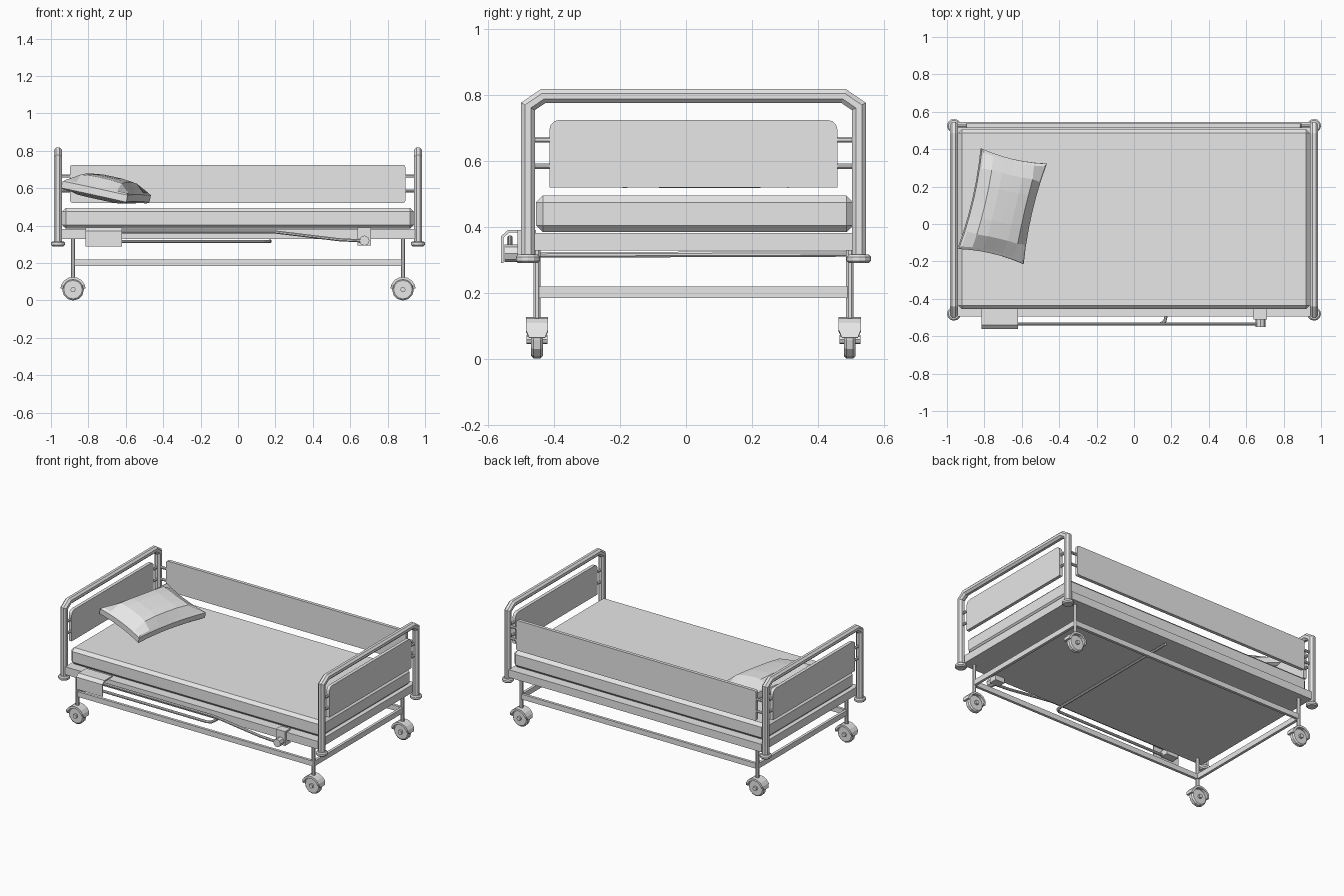
import bpy, bmesh, math
from mathutils import Matrix, Vector

old = bpy.data.objects.get("Cube")
if old:
    bpy.data.objects.remove(old)

grey = bpy.data.materials.new("plain_grey")
grey.use_nodes = True
grey.diffuse_color = (0.8, 0.8, 0.8, 1)
grey.node_tree.nodes["Principled BSDF"].inputs["Base Color"].default_value = (0.8, 0.8, 0.8, 1)

MID = 0.0225          # middle of the bed frame across its width
POST_X, POST_Y = 0.963, 0.5025
LEG_X, LEG_Y = 0.882, 0.475


def finish(name, bm):
    bmesh.ops.recalc_face_normals(bm, faces=bm.faces)
    mesh = bpy.data.meshes.new(name)
    bm.to_mesh(mesh)
    bm.free()
    mesh.materials.append(grey)
    obj = bpy.data.objects.new(name, mesh)
    bpy.context.collection.objects.link(obj)
    return obj


def box(name, x, y, z, bevel=0, rule=lambda a, b: True, segments=1):
    """Box from (min, max) ranges; edges that pass the rule are bevelled."""
    bm = bmesh.new()
    bmesh.ops.create_cube(bm, size=1)
    for v in bm.verts:
        v.co = Vector([r[0] if c < 0 else r[1] for c, r in zip(v.co, (x, y, z))])
    if bevel:
        edges = [e for e in bm.edges if rule(e.verts[0].co, e.verts[1].co)]
        bmesh.ops.bevel(bm, geom=edges, offset=bevel, segments=segments,
                        profile=0.5, affect='EDGES')
    return finish(name, bm)


def tube(name, points, radius, sides=8):
    """Round bar swept along a path, with mitred corners."""
    pts = [Vector(p) for p in points]
    bm = bmesh.new()
    rings = []
    start = (pts[1] - pts[0]).normalized()
    side = start.orthogonal().normalized()
    ring = []
    for i in range(sides):
        a = 2 * math.pi * (i + 0.5) / sides
        ring.append(pts[0] + radius * (math.cos(a) * side + math.sin(a) * start.cross(side)))
    rings.append(ring)
    for k in range(1, len(pts)):
        d = (pts[k] - pts[k - 1]).normalized()
        n = d if k == len(pts) - 1 else (d + (pts[k + 1] - pts[k]).normalized()).normalized()
        rings.append([p + d * ((pts[k] - p).dot(n) / d.dot(n)) for p in rings[-1]])
    rings = [[bm.verts.new(p) for p in r] for r in rings]
    for r, s in zip(rings, rings[1:]):
        for i in range(sides):
            j = (i + 1) % sides
            bm.faces.new((r[i], r[j], s[j], s[i]))
    bm.faces.new(rings[0])
    bm.faces.new(rings[-1])
    return finish(name, bm)


def disc(name, centre, radius, depth, axis='Z', sides=12, bevel=0):
    bm = bmesh.new()
    bmesh.ops.create_cone(bm, cap_ends=True, segments=sides, radius1=radius,
                          radius2=radius, depth=depth)
    if bevel:
        rims = [e for e in bm.edges if abs(e.verts[0].co.z - e.verts[1].co.z) < 1e-5]
        bmesh.ops.bevel(bm, geom=rims, offset=bevel, segments=1, affect='EDGES')
    turn = Matrix.Rotation(math.pi / 2, 4, 'X') if axis == 'Y' else Matrix()
    bm.transform(Matrix.Translation(centre) @ turn)
    return finish(name, bm)


def sheet(name, x, profile):
    """Closed y-z profile extruded along x."""
    bm = bmesh.new()
    face = bm.faces.new([bm.verts.new((x[0], y, z)) for y, z in profile])
    new = bmesh.ops.extrude_face_region(bm, geom=[face])["geom"]
    bmesh.ops.translate(bm, vec=(x[1] - x[0], 0, 0),
                        verts=[v for v in new if isinstance(v, bmesh.types.BMVert)])
    return finish(name, bm)


# Bed base and mattress
box("bed_base", (-0.945, 0.945), (-0.495, 0.545), (0.328, 0.381))
box("mattress", (-0.94, 0.94), (-0.455, 0.507), (0.384, 0.495), 0.02)

# Head and foot frames with their panels
for s, end in ((-1, "head"), (1, "foot")):
    x = s * POST_X
    path = [(-POST_Y, 0.3), (-POST_Y, 0.766), (-0.457, 0.797)]
    path += [(-y, z) for y, z in reversed(path)]
    tube(end + "_frame", [(x, MID + y, z) for y, z in path], 0.023)
    box(end + "_panel", (x - 0.011, x + 0.011), (-0.415, 0.46), (0.52, 0.725), 0.03,
        lambda a, b: abs(a.x - b.x) > 0.01 and a.z > 0.6, 3)
    for z in (0.585, 0.665):
        tube(end + "_panel_rod", [(x, MID - POST_Y, z), (x, MID + POST_Y, z)], 0.009)
    for t in (-1, 1):
        disc(end + "_bumper", (x, MID + t * POST_Y, 0.303), 0.037, 0.026, bevel=0.007)

# Raised guard on the back side
guard_y = MID + POST_Y
box("side_guard", (-0.898, 0.895), (guard_y - 0.011, guard_y + 0.011), (0.522, 0.725),
    0.012, lambda a, b: abs(a.y - b.y) > 0.01, 2)
for z in (0.585, 0.665):
    tube("side_guard_rod", [(-POST_X, guard_y, z), (POST_X, guard_y, z)], 0.009)

# Undercarriage bars
for s in (-1, 1):
    y = MID + s * LEG_Y
    box("side_bar", (-LEG_X, LEG_X), (y - 0.009, y + 0.009), (0.184, 0.219))
    x = s * LEG_X
    box("end_bar", (x - 0.009, x + 0.009), (MID - LEG_Y, MID + LEG_Y), (0.184, 0.219))

# Legs and casters
for sx in (-1, 1):
    for sy in (-1, 1):
        x, y, hub = sx * LEG_X, MID + sy * LEG_Y, 0.058
        tube("leg", [(x, y, 0.115), (x, y, 0.335)], 0.012)
        disc("caster_wheel", (x, y, hub), 0.058, 0.036, 'Y', 12, 0.008)
        disc("caster_axle", (x, y, hub), 0.014, 0.064, 'Y', 8)
        bm = bmesh.new()
        steps, rows = 8, []
        for i in range(steps + 1):
            a = math.radians(5 + 170 * i / steps)
            w = 0.024 if i in (0, steps) else 0.034
            rows.append([bm.verts.new((x + r * math.cos(a), y + o * w, hub + r * math.sin(a)))
                         for r, o in ((0.068, -1), (0.068, 1), (0.054, 1), (0.054, -1))])
        for r, q in zip(rows, rows[1:]):
            for i in range(4):
                j = (i + 1) % 4
                bm.faces.new((r[i], r[j], q[j], q[i]))
        bm.faces.new(rows[0])
        bm.faces.new(rows[-1])
        finish("caster_cover", bm)

# Control mechanism on the front side
hook = [(-0.455, 0.391), (-0.54, 0.391), (-0.562, 0.372), (-0.562, 0.29),
        (-0.554, 0.29), (-0.554, 0.368), (-0.537, 0.383), (-0.455, 0.383)]
sheet("hanging_cover", (-0.815, -0.62), hook)
box("cover_mount", (-0.76, -0.67), (-0.545, -0.49), (0.305, 0.345))
tube("upper_rod", [(-0.75, -0.535, 0.366), (0.2, -0.535, 0.366), (0.54, -0.535, 0.325),
                   (0.68, -0.535, 0.318)], 0.009)
tube("cross_rod", [(-0.75, -0.535, 0.315), (0.14, -0.535, 0.315), (0.165, -0.52, 0.315),
                   (0.172, -0.49, 0.315), (0.172, 0.5, 0.318)], 0.009)
box("rod_bracket", (0.64, 0.71), (-0.511, -0.455), (0.295, 0.391))
disc("bracket_knob", (0.676, -0.53, 0.32), 0.027, 0.042, 'Y', 8)

# Pillow: puffed grid with pinched sides, resting at a tilt
bm = bmesh.new()
bmesh.ops.create_cube(bm, size=2)
bmesh.ops.subdivide_edges(bm, edges=bm.edges[:], cuts=5, use_grid_fill=True)
for v in bm.verts:
    u, w, h = v.co
    puff = max(0, (1 - u ** 4) * (1 - w ** 4)) ** 0.7
    pinch_u, pinch_w = 1 - 0.1 * (1 - w * w), 1 - 0.06 * (1 - u * u)
    edge = 1 if max(abs(u), abs(w)) < 0.99 or abs(h) < 0.99 else 0.94
    v.co = (0.182 * u * pinch_u * edge, 0.275 * w * pinch_w * edge,
            h * (0.028 + puff * (0.055 if h > 0 else 0.016)))
bm.transform(Matrix.Translation((-0.705, 0.095, 0.582))
             @ Matrix.Rotation(math.radians(-13), 4, 'Z')
             @ Matrix.Rotation(math.radians(12), 4, 'Y'))
finish("pillow", bm)
